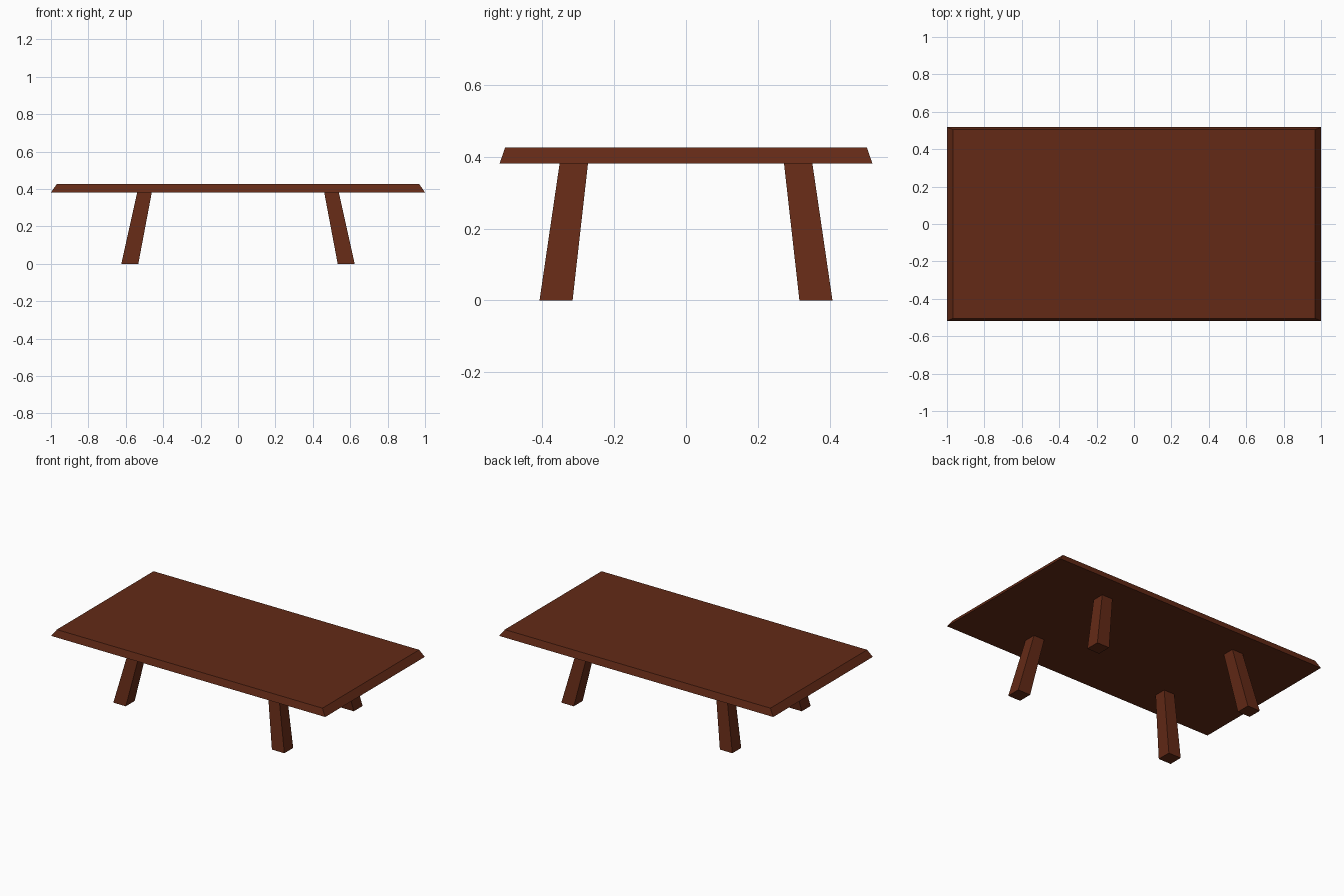
import bpy

if "Cube" in bpy.data.objects:
    bpy.data.objects.remove(bpy.data.objects["Cube"])

wood = bpy.data.materials.new("dark_wood")
wood.diffuse_color = (0.125, 0.023, 0.008, 1)
wood.use_nodes = True
wood.node_tree.nodes["Principled BSDF"].inputs["Base Color"].default_value = wood.diffuse_color


def tapered_block(name, low, high):
    """Six-sided block between two level rectangles: (x0, x1, y0, y1, z)."""
    verts = []
    for x0, x1, y0, y1, z in (low, high):
        verts += [(x0, y0, z), (x1, y0, z), (x1, y1, z), (x0, y1, z)]
    faces = [(3, 2, 1, 0), (4, 5, 6, 7)]
    faces += [(i, (i + 1) % 4, (i + 1) % 4 + 4, i + 4) for i in range(4)]
    mesh = bpy.data.meshes.new(name)
    mesh.from_pydata(verts, [], faces)
    mesh.materials.append(wood)
    obj = bpy.data.objects.new(name, mesh)
    bpy.context.collection.objects.link(obj)
    return obj


def span(a, b, side):
    return sorted((a * side, b * side))


# Tabletop with bevelled sides
tapered_block("tabletop",
              (-1.0, 1.0, -0.519, 0.519, 0.382),
              (-0.969, 0.969, -0.504, 0.504, 0.426))

# Four splayed legs, slightly wider at the foot
for y_name, sy in (("front", -1), ("back", 1)):
    for x_name, sx in (("left", -1), ("right", 1)):
        tapered_block(f"{y_name}_{x_name}_leg",
                      (*span(0.533, 0.624, sx), *span(0.316, 0.408, sy), 0.0),
                      (*span(0.461, 0.539, sx), *span(0.273, 0.352, sy), 0.382))
